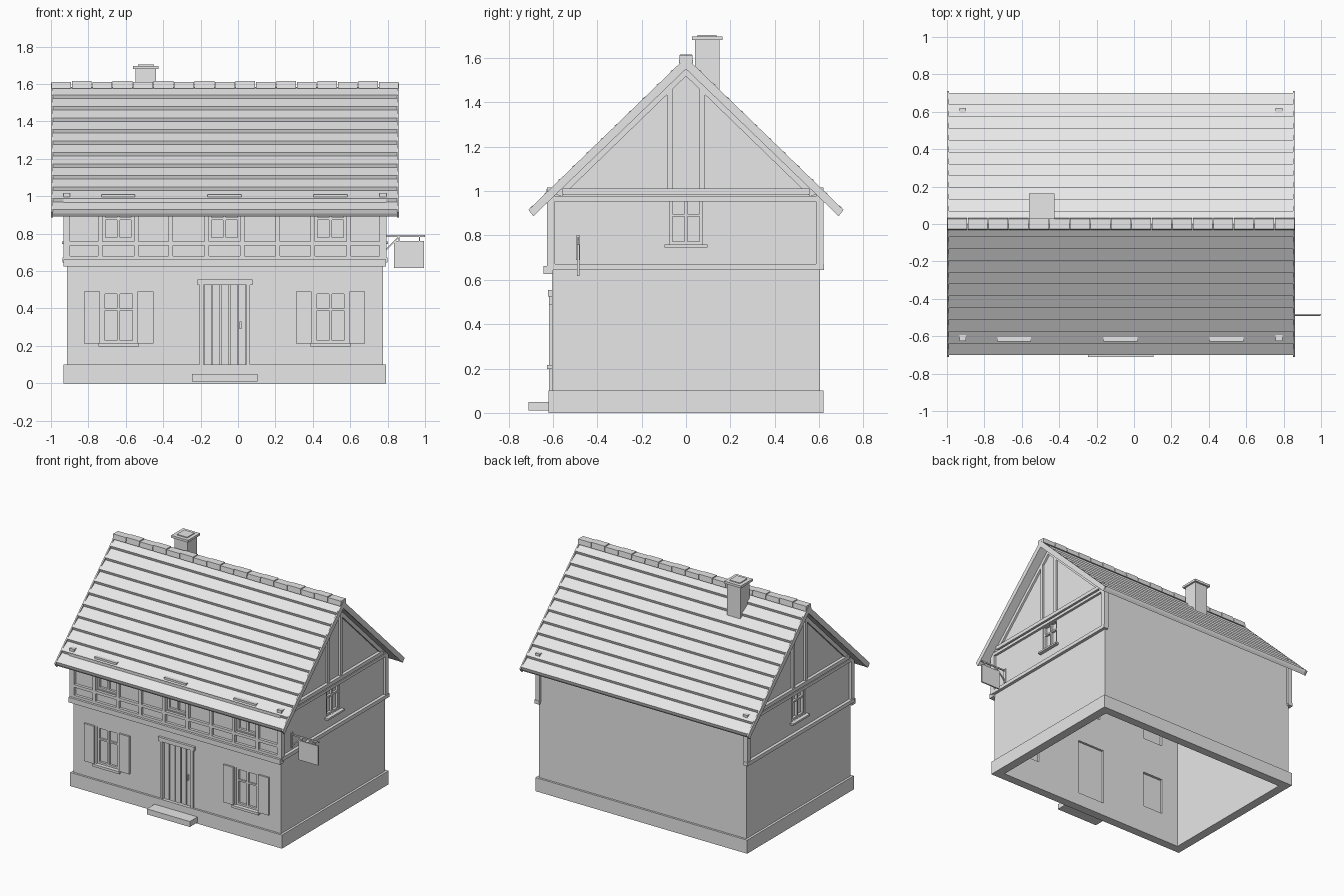
import bpy, bmesh, math
from mathutils import Vector

if "Cube" in bpy.data.objects:
    bpy.data.objects.remove(bpy.data.objects["Cube"])

CX = -0.07            # middle of the house along x
HW = 0.845            # half width of the walls
SL = 0.97             # roof slope

grey = bpy.data.materials.new("plain_grey")
grey.diffuse_color = (0.8, 0.8, 0.8, 1)
grey.use_nodes = True
grey.node_tree.nodes["Principled BSDF"].inputs["Base Color"].default_value = grey.diffuse_color


def finish(name, bm):
    bmesh.ops.recalc_face_normals(bm, faces=bm.faces)
    me = bpy.data.meshes.new(name)
    bm.to_mesh(me)
    bm.free()
    me.materials.append(grey)
    ob = bpy.data.objects.new(name, me)
    bpy.context.collection.objects.link(ob)
    return ob


def add_prism(bm, profile, x0, x1):
    """Extrude a (y, z) outline from x0 to x1."""
    a = [bm.verts.new((x0, y, z)) for y, z in profile]
    b = [bm.verts.new((x1, y, z)) for y, z in profile]
    bm.faces.new(a)
    bm.faces.new(b[::-1])
    for i in range(len(a)):
        j = (i + 1) % len(a)
        bm.faces.new((a[i], b[i], b[j], a[j]))


def add_box(bm, x0, x1, y0, y1, z0, z1):
    add_prism(bm, [(y0, z0), (y1, z0), (y1, z1), (y0, z1)], x0, x1)


def boxes(name, items):
    bm = bmesh.new()
    for it in items:
        add_box(bm, *it)
    return finish(name, bm)


def prisms(name, items):
    bm = bmesh.new()
    for it in items:
        add_prism(bm, *it)
    return finish(name, bm)


def side_boxes(name, items):
    """Boxes given as (depth0, depth1, y0, y1, z0, z1), on both gable ends."""
    out = []
    for s in (-1, 1):
        for d0, d1, *rest in items:
            xs = sorted((CX + s * d0, CX + s * d1))
            out.append((*xs, *rest))
    return boxes(name, out)


def under(y):
    return 1.555 - SL * abs(y)


# Hollow walls with window and door openings
W = 0.605
walls = prisms("walls", [([(-W, 0.0), (W, 0.0), (W, under(W) + .01), (0, 1.565),
                           (-W, under(W) + .01)], CX - HW, CX + HW)])
low_windows = [-0.638, 0.495]
top_windows = [-0.64, -0.072, 0.495]
wi = W - 0.05
cut_room = prisms("room_cutter", [([(-wi, -0.1), (wi, -0.1), (wi, 1.1), (0, 1.7), (-wi, 1.1)],
                                   CX - HW + .05, CX + HW - .05)])
holes = [(x - .087, x + .087, -0.7, -0.5, 0.215, 0.49) for x in low_windows]
holes += [(x - .083, x + .083, -0.7, -0.5, 0.765, 0.945) for x in top_windows]
holes += [(-0.187, 0.047, -0.7, -0.5, 0.1, 0.525)]
holes += [(CX + s * .845 - .1, CX + s * .845 + .1, -.075, .075, 0.76, 0.965) for s in (-1, 1)]
cut_holes = boxes("opening_cutter", holes)
for c in (cut_room, cut_holes):
    m = walls.modifiers.new("cut", 'BOOLEAN')
    m.operation, m.object, m.solver = 'DIFFERENCE', c, 'EXACT'
    c.hide_render = True
    c.hide_viewport = True

# Stone base ring
P, PW = 0.62, 0.862
boxes("plinth", [(CX - PW, CX + PW, -P, -wi, 0, 0.1), (CX - PW, CX + PW, wi, P, 0, 0.1),
                 (CX - PW, CX - PW + .067, -wi, wi, 0, 0.1),
                 (CX + PW - .067, CX + PW, -wi, wi, 0, 0.1)])
boxes("door_step", [(-0.245, 0.105, -0.71, -0.61, 0.01, 0.05)])

# Lapped roof courses as one sawtooth outline
N, E = 11, 0.695
right = []
for i in range(N):
    y0, y1 = E * i / N, E * (i + 1) / N
    right.append((y0, 1.583 - SL * y0))
    right.append((y1 + .006, 1.602 - SL * y1))
    right.append((y1, 1.583 - SL * y1))
outline = right + [(E - .012, under(E - .012))]
left = [(-y, z) for y, z in reversed(outline)][:-1]
prisms("roof", [(outline + [(0, 1.555)] + left, -0.992, 0.852)])

# Boards closing the roof at each gable
barge = [(0, 1.603), (0.71, 0.915), (0.688, 0.887), (0, 1.55), (-0.688, 0.887), (-0.71, 0.915)]
prisms("barge_boards", [(barge, -1.0, -0.99), (barge, 0.85, 0.86)])

# Ridge caps
ridge, n = [], 17
step = 1.86 / n
for i in range(n):
    x, h = -1 + i * step, 0.004 * (i % 2)
    ridge.append(([(-.032, 1.575), (-.028, 1.612 + h), (.028, 1.612 + h), (.032, 1.575),
                   (0, 1.59)], x + .002, x + step - .002))
prisms("ridge_caps", ridge)

# Chimney
boxes("chimney", [(-0.547, -0.438, 0.04, 0.15, 1.40, 1.683)])
boxes("chimney_cap", [(-0.562, -0.425, 0.026, 0.164, 1.68, 1.697),
                      (-0.535, -0.45, 0.052, 0.138, 1.695, 1.703)])

# Front timber frame
T0, T1 = -0.625, -0.60
L, R = CX - .862, CX + .862
boxes("front_sill_beam", [(L, R, -0.642, -0.60, 0.625, 0.662)])
boxes("front_rails", [(L, R, T0, T1, 0.662, 0.68), (L, R, T0, T1, 0.737, 0.758),
                      (L, R, -0.637, T1, 0.955, 0.985)])
studs = [-0.36, 0.212]
for x in top_windows:
    studs += [x - .096, x + .096]
boxes("front_studs", [(x - .012, x + .012, T0, T1, 0.66, 0.97) for x in studs])
boxes("window_headers", [(x - .09, x + .09, -0.628, -0.592, 0.945, 1.01) for x in top_windows])

# Corner posts that poke through the roof
side_boxes("corner_posts", [(.827, .863, s * .608 - .0175, s * .608 + .0175, 0.66, 1.017)
                            if s < 0 else (.827, .863, .585, .62, 0.66, 1.017) for s in (-1, 1)])

# Gable timbers
side_boxes("gable_beams", [(.83, .868, -.622, .622, 0.645, 0.672),
                           (.83, .863, -.60, .60, 0.953, 0.975),
                           (.83, .868, -.56, .56, 0.985, 1.012)])
side_boxes("gable_posts", [(.83, .86, s * .0735 - .0125, s * .0735 + .0125, 1.01, 1.475)
                           for s in (-1, 1)])
rafter = [(0, 1.56), (0.59, under(0.59) + .005), (0.56, 0.975), (0, 1.518),
          (-0.56, 0.975), (-0.59, under(0.59) + .005)]
prisms("gable_rafters", [(rafter, CX - .86, CX - .83), (rafter, CX + .83, CX + .86)])


# Front windows: frame, cross bars and glass
def front_window(name, x, hw, z0, z1, bar):
    f, y0, y1 = .014, -0.598, -0.575
    boxes(name + "_frame", [(x - hw, x - hw + f, y0, y1, z0, z1), (x + hw - f, x + hw, y0, y1, z0, z1),
                            (x - hw, x + hw, y0, y1, z0, z0 + f), (x - hw, x + hw, y0, y1, z1 - f, z1),
                            (x - .008, x + .008, y0, y1, z0, z1),
                            (x - hw, x + hw, y0 + .003, y1, bar - .006, bar + .006)])
    boxes(name + "_glass", [(x - hw, x + hw, -0.582, -0.574, z0, z1)])


for i, x in enumerate(low_windows):
    front_window(f"lower_window_{i}", x, .087, 0.215, 0.49, 0.395)
    boxes(f"window_sill_{i}", [(x - .108, x + .108, -0.627, -0.58, 0.197, 0.215)])
    boxes(f"shutters_{i}", [(x + s * .143 - .042, x + s * .143 + .042, -0.618, -0.60, 0.213, 0.49)
                            for s in (-1, 1)])
for i, x in enumerate(top_windows):
    front_window(f"upper_window_{i}", x, .083, 0.765, 0.945, 0.88)

# Gable windows
g = [(.815, .838, s * .068 - .007, s * .068 + .007, 0.76, 0.965) for s in (-1, 1)]
g += [(.815, .838, -.007, .007, 0.76, 0.965), (.818, .836, -.075, .075, 0.885, 0.897),
      (.815, .838, -.075, .075, 0.76, 0.773), (.815, .838, -.075, .075, 0.952, 0.965)]
side_boxes("gable_window_frames", g)
side_boxes("gable_window_glass", [(.813, .82, -.075, .075, 0.76, 0.965)])
side_boxes("gable_window_sills", [(.82, .872, -.098, .098, 0.745, 0.758)])

# Door with planks, frame and lintel
boxes("door_frame", [(-0.205, -0.185, -0.617, -0.56, 0.1, 0.527),
                     (0.045, 0.065, -0.617, -0.56, 0.1, 0.527)])
boxes("door_lintel", [(-0.217, 0.077, -0.622, -0.57, 0.525, 0.555)])
pw = 0.23 / 5
boxes("door_planks", [(-0.185 + i * pw + .003, -0.185 + (i + 1) * pw - .003, -0.597, -0.58, 0.1, 0.525)
                      for i in range(5)])
boxes("door_back", [(-0.186, 0.046, -0.585, -0.572, 0.1, 0.525)])
boxes("door_handle", [(0.008, 0.018, -0.612, -0.595, 0.29, 0.33)])

# Hanging sign on a bracket
boxes("sign_board", [(0.835, 0.995, -0.491, -0.481, 0.617, 0.76)])
boxes("sign_arm", [(0.775, 1.0, -0.490, -0.482, 0.782, 0.792)])
boxes("sign_hangers", [(x - .003, x + .003, -0.489, -0.483, 0.755, 0.785) for x in (0.86, 0.97)])
boxes("sign_wall_plate", [(0.77, 0.783, -0.495, -0.477, 0.69, 0.80)])
brace = boxes("sign_brace", [(-0.06, 0.06, -0.004, 0.004, -0.004, 0.004)])
brace.location = Vector((0.82, -0.486, 0.743))
brace.rotation_euler = (0, -math.radians(45), 0)
